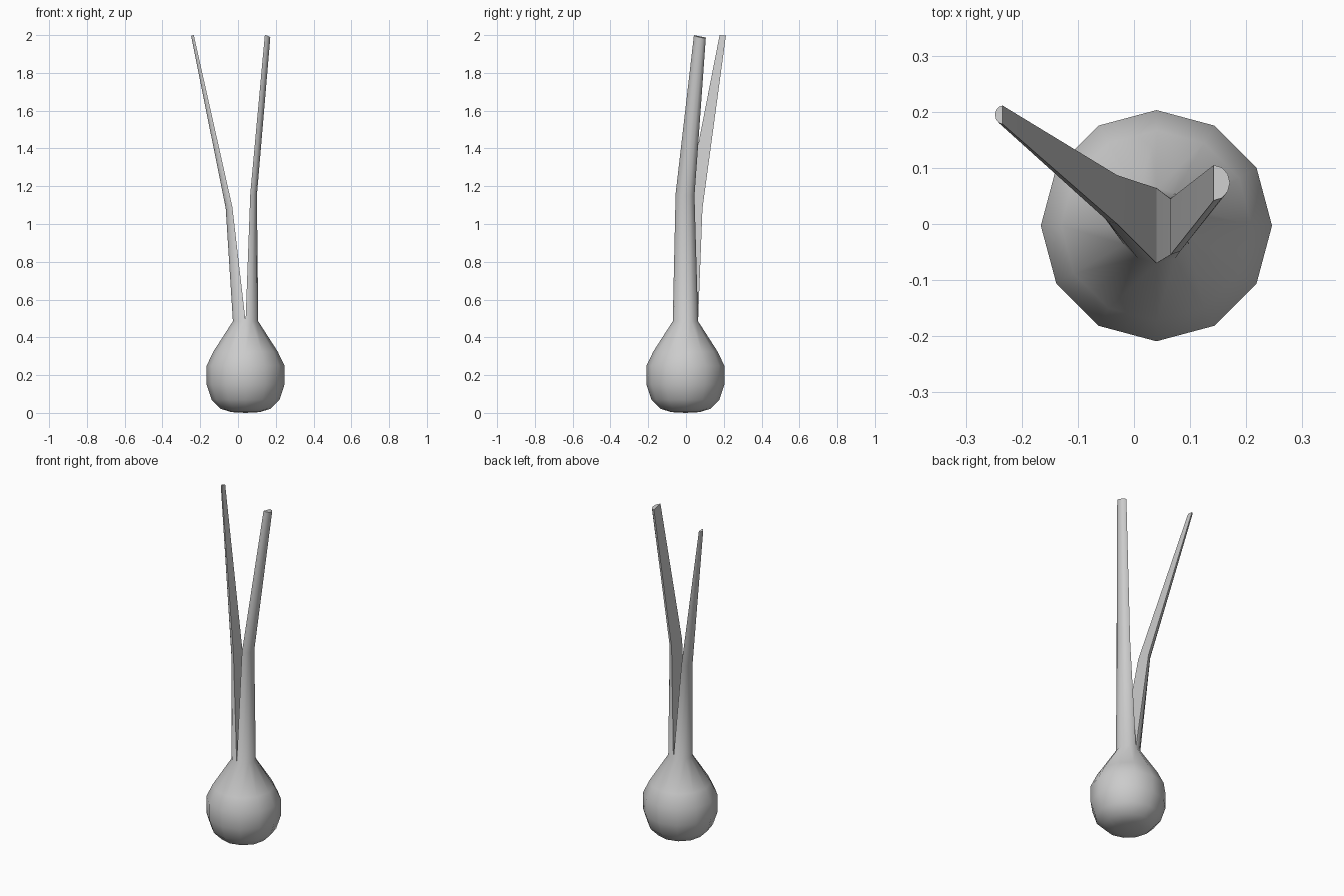
import bpy, bmesh, math

cube = bpy.data.objects.get("Cube")
if cube:
    bpy.data.objects.remove(cube)

SIDES = 12
HALF = SIDES // 2
CX, CY = 0.04, -0.003

mat = bpy.data.materials.new("plain_grey")
mat.use_nodes = True
grey = (0.6, 0.6, 0.6, 1)
mat.diffuse_color = grey
mat.node_tree.nodes["Principled BSDF"].inputs["Base Color"].default_value = grey

bm = bmesh.new()


def bulb_ring(radius, z):
    """Full ring, starting at the front seam point and turning through +x."""
    ring = []
    for i in range(SIDES):
        a = 2 * math.pi * i / SIDES - math.pi / 2
        ring.append(bm.verts.new((CX + radius * math.cos(a), CY + radius * math.sin(a), z)))
    return ring


def leaf_ring(side, x, y0, y1, depth, z, lean_x, lean_y):
    """Half-round ring: flat inner edge at x, bulging outward by depth."""
    mid, half = (y0 + y1) / 2, (y1 - y0) / 2
    ring = []
    for i in range(HALF + 1):
        a = math.pi * i / HALF - math.pi / 2
        dx, dy = side * depth * math.cos(a), side * half * math.sin(a)
        ring.append(bm.verts.new((x + dx, mid + dy, z - lean_x * abs(dx) - lean_y * (dy + half))))
    return ring


def bridge(lower, upper):
    n = len(lower)
    for i in range(n):
        j = (i + 1) % n
        bm.faces.new((lower[i], lower[j], upper[j], upper[i]))


# Bulb, from the base up to the neck
profile = [(0.075, 0.004), (0.133, 0.022), (0.18, 0.07), (0.206, 0.15),
           (0.206, 0.25), (0.17, 0.325), (0.067, 0.485)]
rings = [bulb_ring(r, z) for r, z in profile]
for low, high in zip(rings, rings[1:]):
    bridge(low, high)
base = bm.verts.new((CX, CY, 0))
for i in range(SIDES):
    bm.faces.new((base, rings[0][(i + 1) % SIDES], rings[0][i]))

# Two half-round leaves that share the split neck
neck = rings[-1]
left_start = neck[:HALF + 1]
right_start = neck[HALF:] + neck[:1]
leaves = [
    (left_start, [(1, 0.065, -0.055, 0.045, 0.035, 1.16, 0.1, 0.1),
                  (1, 0.142, 0.042, 0.105, 0.029, 2.0, 0.2, 0.2)]),
    (right_start, [(-1, -0.03, 0.0, 0.087, 0.035, 1.09, 0.1, 0.1),
                   (-1, -0.234, 0.178, 0.211, 0.014, 2.0, 0.2, 0.1)]),
]
for start, sections in leaves:
    previous = start
    for section in sections:
        ring = leaf_ring(*section)
        bridge(previous, ring)
        previous = ring
    bm.faces.new(previous)

bmesh.ops.recalc_face_normals(bm, faces=bm.faces)
mesh = bpy.data.meshes.new("bulb_with_leaves")
bm.to_mesh(mesh)
bm.free()
mesh.materials.append(mat)
obj = bpy.data.objects.new("bulb_with_leaves", mesh)
bpy.context.collection.objects.link(obj)

# Smooth surface with crisp leaf edges
bpy.context.view_layer.objects.active = obj
obj.select_set(True)
bpy.ops.object.shade_smooth_by_angle(angle=math.radians(50))
